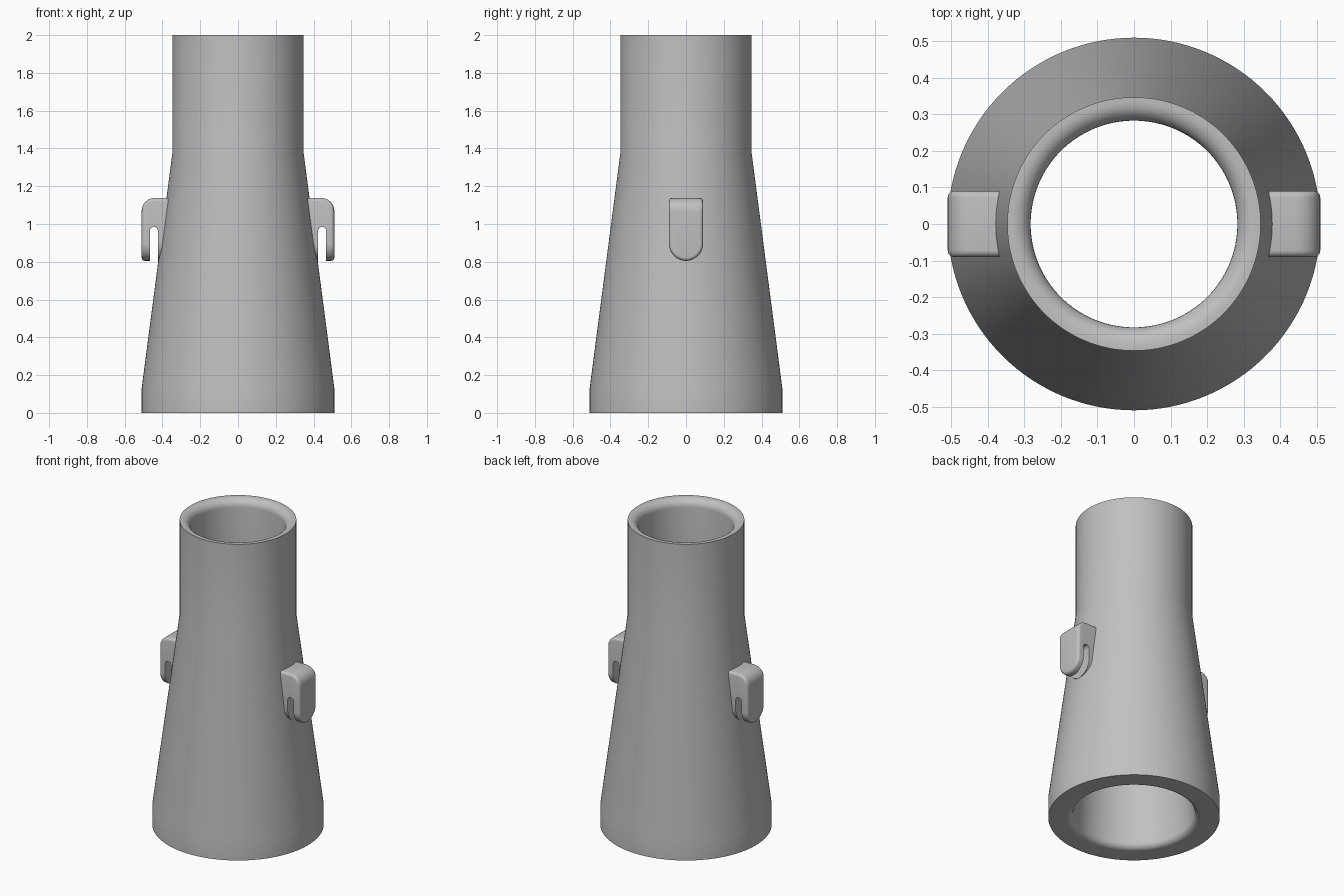
import bpy, bmesh, math

if "Cube" in bpy.data.objects:
    bpy.data.objects.remove(bpy.data.objects["Cube"])

SEG = 128
grey = bpy.data.materials.new("mid grey")
grey.diffuse_color = (0.53, 0.53, 0.53, 1)
grey.use_nodes = True
grey.node_tree.nodes["Principled BSDF"].inputs["Base Color"].default_value = grey.diffuse_color


def finish(name, bm):
    bmesh.ops.recalc_face_normals(bm, faces=bm.faces)
    me = bpy.data.meshes.new(name)
    bm.to_mesh(me)
    bm.free()
    ob = bpy.data.objects.new(name, me)
    bpy.context.collection.objects.link(ob)
    me.materials.append(grey)
    return ob


def shade(ob):
    bpy.ops.object.select_all(action='DESELECT')
    bpy.context.view_layer.objects.active = ob
    ob.select_set(True)
    bpy.ops.object.shade_smooth_by_angle(angle=math.radians(30))


def bridge(bm, a, b):
    n = len(a)
    for i in range(n):
        bm.faces.new((a[i], a[(i + 1) % n], b[(i + 1) % n], b[i]))


def arc(cx, cz, r, a0, a1, n):
    return [(cx + r * math.cos(math.radians(a0 + (a1 - a0) * i / n)),
             cz + r * math.sin(math.radians(a0 + (a1 - a0) * i / n))) for i in range(n + 1)]


# Hollow tapered tube with rounded inner lips at both mouths
profile = [(0.51, 0), (0.51, 0.13), (0.347, 1.38), (0.347, 2.0)]
profile += arc(0.333, 1.95, 0.05, 90, 180, 8)
profile += [(0.283, 1.38)]
profile += arc(0.402, 0.04, 0.04, 180, 270, 8)
bm = bmesh.new()
rings = [[bm.verts.new((r * math.cos(2 * math.pi * i / SEG), r * math.sin(2 * math.pi * i / SEG), z))
          for i in range(SEG)] for r, z in profile]
for k in range(len(rings)):
    bridge(bm, rings[k], rings[(k + 1) % len(rings)])
shade(finish("tapered_tube", bm))


# Clip cross-section: square top with eased corners, round bottom
def clip_outline(inset, drop):
    w, c, top = 0.09 - inset, 0.018, 1.138 - drop
    return (arc(w - c, top - c, c, 0, 90, 5) + arc(c - w, top - c, c, 90, 180, 5)
            + arc(0, 0.895, w, 180, 360, 24))


def rounding(r, t):
    return r - math.sqrt(max(0, r * r - (r - t) ** 2)) if t < r else 0


# Clips: hooked lugs on either side, open at the bottom
EDGE, CROWN = 0.018, 0.07
depths = [0, 0.001, 0.003, 0.006, 0.01, 0.014, 0.018, 0.025, 0.035, 0.05, 0.07, 0.16]
for side, label in ((1, "right"), (-1, "left")):
    bm = bmesh.new()
    loops = []
    for t in depths:
        pts = clip_outline(rounding(EDGE, t), rounding(CROWN, t))
        loops.append([bm.verts.new((side * (0.51 - t), y, z)) for y, z in pts])
    for a, b in zip(loops, loops[1:]):
        bridge(bm, a, b)
    bm.faces.new(loops[0])
    bm.faces.new(loops[-1])
    clip = finish(label + "_clip", bm)

    # Round-topped slot cut through the clip
    bm = bmesh.new()
    pts = [(0.424, 0.7), (0.467, 0.7)] + arc(0.4455, 0.963, 0.0215, 0, 180, 12)
    ends = [[bm.verts.new((side * x, y, z)) for x, z in pts] for y in (-0.2, 0.2)]
    bridge(bm, *ends)
    for e in ends:
        bm.faces.new(e)
    cutter = finish(label + "_slot_cutter", bm)
    mod = clip.modifiers.new("slot", 'BOOLEAN')
    mod.operation = 'DIFFERENCE'
    mod.solver = 'EXACT'
    mod.object = cutter
    bpy.context.view_layer.objects.active = clip
    bpy.ops.object.modifier_apply(modifier=mod.name)
    bpy.data.objects.remove(cutter)
    shade(clip)
